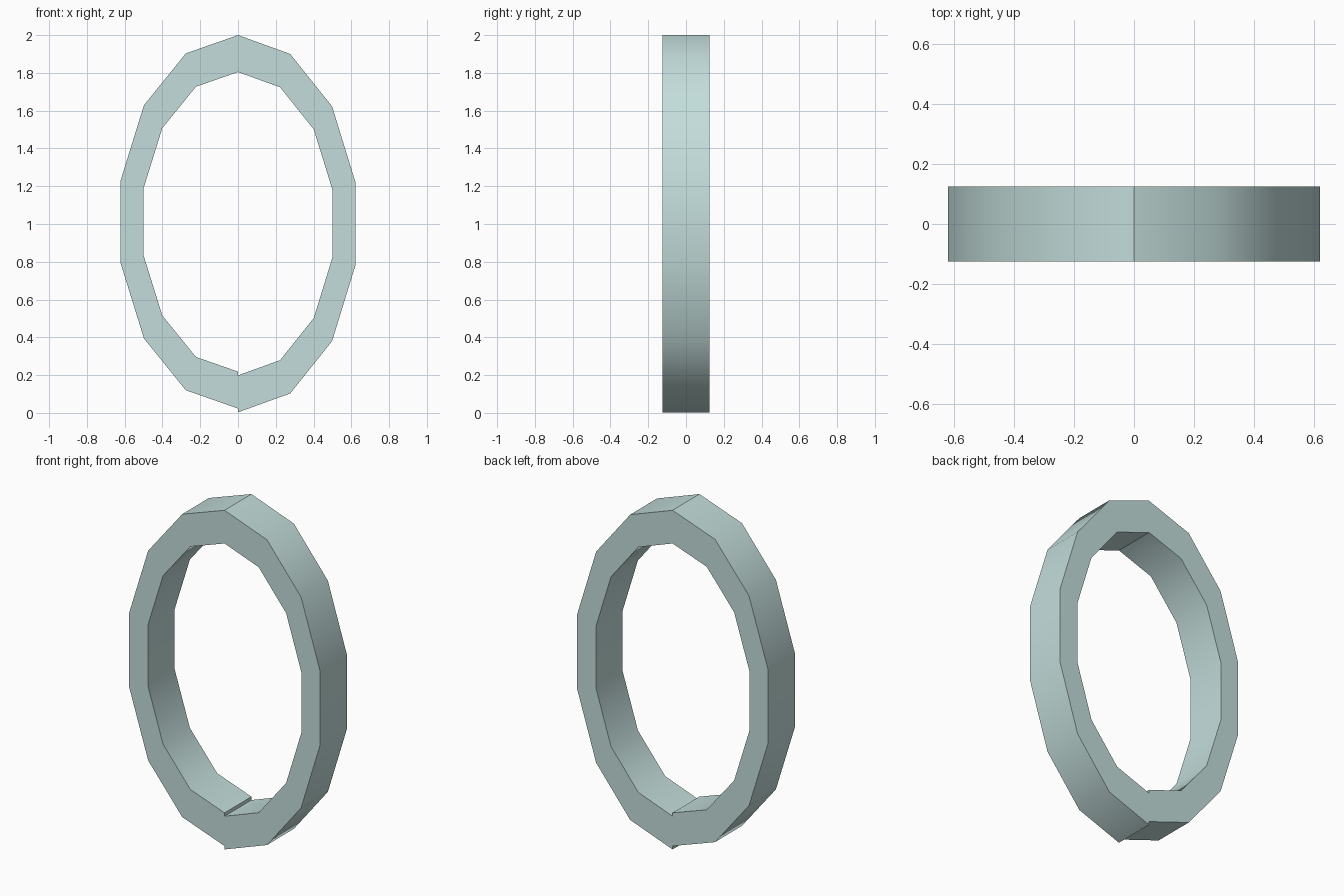
import bpy, bmesh, math

if "Cube" in bpy.data.objects:
    bpy.data.objects.remove(bpy.data.objects["Cube"])

SIDES = 14          # segments in one turn
HALF_DEPTH = 0.125
DRIFT = 0.02        # rise of the band over one turn, leaves a step at the bottom


def station(bm, i):
    """Rectangular cross-section of the band at step i."""
    a = 2 * math.pi * i / SIDES
    centre = 0.9965 + DRIFT * i / SIDES
    ring = []
    for rx, rz, y in ((0.637, 0.9935, -1), (0.637, 0.9935, 1),
                      (0.513, 0.798, 1), (0.513, 0.798, -1)):
        ring.append(bm.verts.new((rx * math.sin(a), y * HALF_DEPTH,
                                  centre - rz * math.cos(a))))
    return ring


# Oval band swept once around, starting and ending at the bottom
bm = bmesh.new()
rings = [station(bm, i) for i in range(SIDES + 1)]
for r, s in zip(rings, rings[1:]):
    for k in range(4):
        n = (k + 1) % 4
        bm.faces.new((r[k], r[n], s[n], s[k]))

# End caps that form the small step
bm.faces.new(rings[0])
bm.faces.new(rings[-1][::-1])
bmesh.ops.recalc_face_normals(bm, faces=bm.faces)

mesh = bpy.data.meshes.new("oval_ring")
bm.to_mesh(mesh)
bm.free()
ring_obj = bpy.data.objects.new("oval_ring", mesh)
bpy.context.collection.objects.link(ring_obj)

# Smooth around the band, sharp at its rims and at the apex
bpy.context.view_layer.objects.active = ring_obj
ring_obj.select_set(True)
bpy.ops.object.shade_smooth_by_angle(angle=math.radians(35))

# Pale teal finish
mat = bpy.data.materials.new("pale_teal")
mat.diffuse_color = (0.55, 0.73, 0.71, 1)
mat.use_nodes = True
mat.node_tree.nodes["Principled BSDF"].inputs["Base Color"].default_value = mat.diffuse_color
mesh.materials.append(mat)
